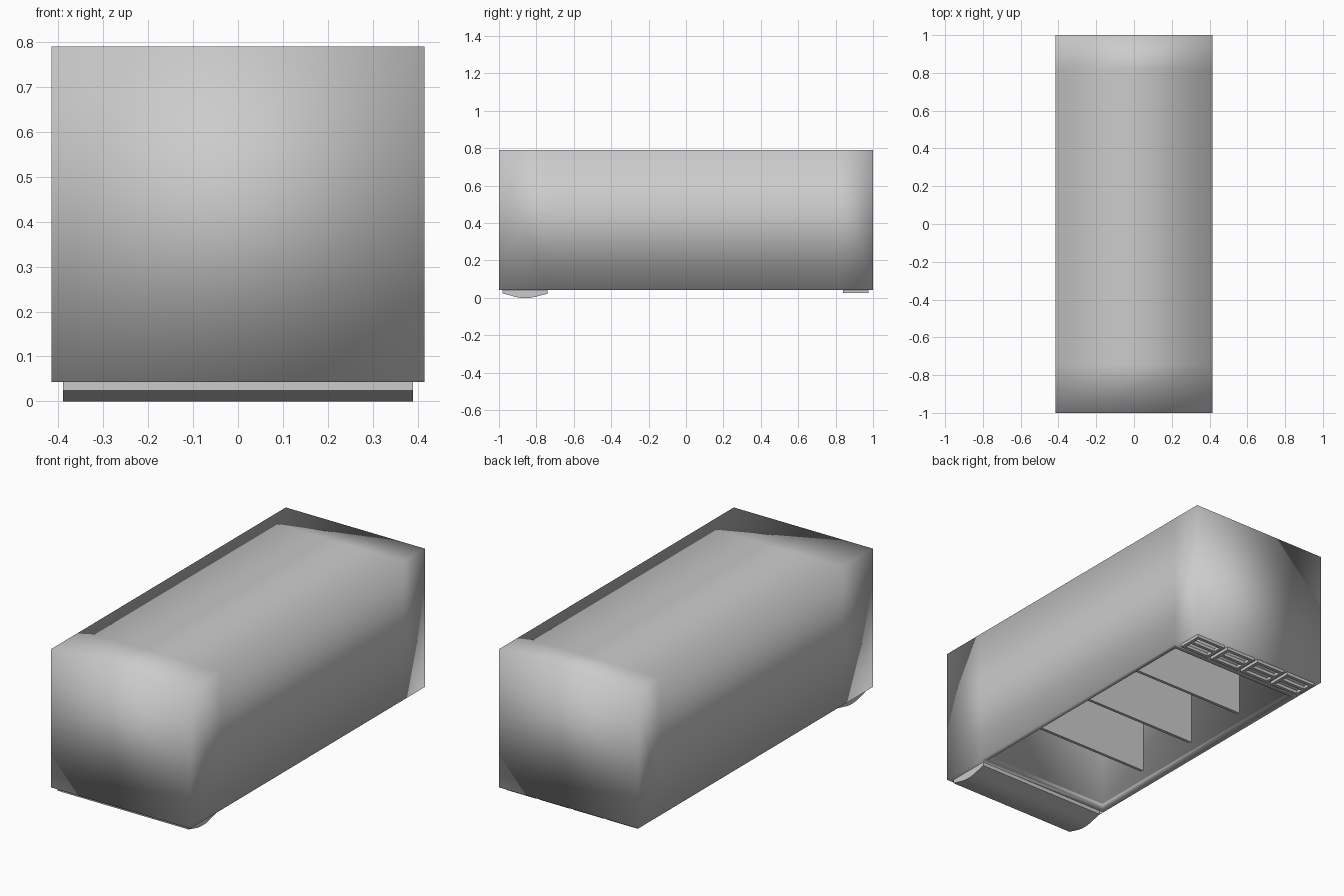
import bpy, bmesh
from mathutils import Matrix, Vector

if "Cube" in bpy.data.objects:
    bpy.data.objects.remove(bpy.data.objects["Cube"])


def finish(bm, name, smooth):
    bmesh.ops.recalc_face_normals(bm, faces=bm.faces)
    for f in bm.faces:
        f.smooth = smooth
    mesh = bpy.data.meshes.new(name)
    bm.to_mesh(mesh)
    bm.free()
    obj = bpy.data.objects.new(name, mesh)
    bpy.context.collection.objects.link(obj)
    return obj


def add_box(bm, x0, x1, y0, y1, z0, z1):
    center = Vector((x0 + x1, y0 + y1, z0 + z1)) / 2
    size = (x1 - x0, y1 - y0, z1 - z0)
    m = Matrix.Translation(center) @ Matrix.Diagonal((*size, 1))
    bmesh.ops.create_cube(bm, size=1, matrix=m)


BASE, TOP = 0.043, 0.79

# Hollow housing: soft-shaded block with an open, stepped cavity underneath
bm = bmesh.new()
add_box(bm, -0.415, 0.415, -1, 1, BASE, TOP)
for y in (-0.74, 0.82):
    bmesh.ops.bisect_plane(bm, geom=bm.verts[:] + bm.edges[:] + bm.faces[:],
                           plane_co=(0, y, 0), plane_no=(0, 1, 0))
bm.normal_update()
opening = next(f for f in bm.faces
               if f.normal.z < -0.9 and abs(f.calc_center_median().y) < 0.3)
for thickness, depth in ((0.03, 0), (0.001, -0.02), (0.01, 0), (0.001, -0.697)):
    bmesh.ops.inset_individual(bm, faces=[opening], thickness=thickness,
                               depth=depth, use_even_offset=True)
finish(bm, "housing", True)

# Three cross partitions inside the cavity
for i, y in enumerate((-0.37, 0.013, 0.40)):
    bm = bmesh.new()
    add_box(bm, -0.376, 0.376, y - 0.016, y, 0.112, 0.765)
    finish(bm, f"partition_{i + 1}", False)

# Front foot: rounded pad extruded across the width
profile = [(-0.98, BASE), (-0.98, 0.024), (-0.91, 0.005), (-0.88, 0),
           (-0.835, 0), (-0.81, 0.005), (-0.74, 0.022), (-0.74, BASE)]
bm = bmesh.new()
face = bm.faces.new([bm.verts.new((-0.39, y, z)) for y, z in profile])
ext = bmesh.ops.extrude_face_region(bm, geom=[face])
bmesh.ops.translate(bm, vec=(0.78, 0, 0),
                    verts=[v for v in ext["geom"] if isinstance(v, bmesh.types.BMVert)])
foot = finish(bm, "front_foot", True)
bpy.context.view_layer.objects.active = foot
foot.select_set(True)
bpy.ops.object.shade_smooth_by_angle(angle=0.6)

# Rear feet: four small open frames, each with a middle bar
for i in range(4):
    x = -0.3 + 0.2 * i
    x0, x1 = x - 0.09, x + 0.09
    bm = bmesh.new()
    for y in (0.84, 0.8985, 0.957):
        add_box(bm, x0, x1, y, y + 0.018, 0.027, BASE)
    for a in (x0, x1 - 0.018):
        for y0, y1 in ((0.858, 0.8985), (0.9165, 0.957)):
            add_box(bm, a, a + 0.018, y0, y1, 0.027, BASE)
    finish(bm, f"rear_foot_{i + 1}", False)
